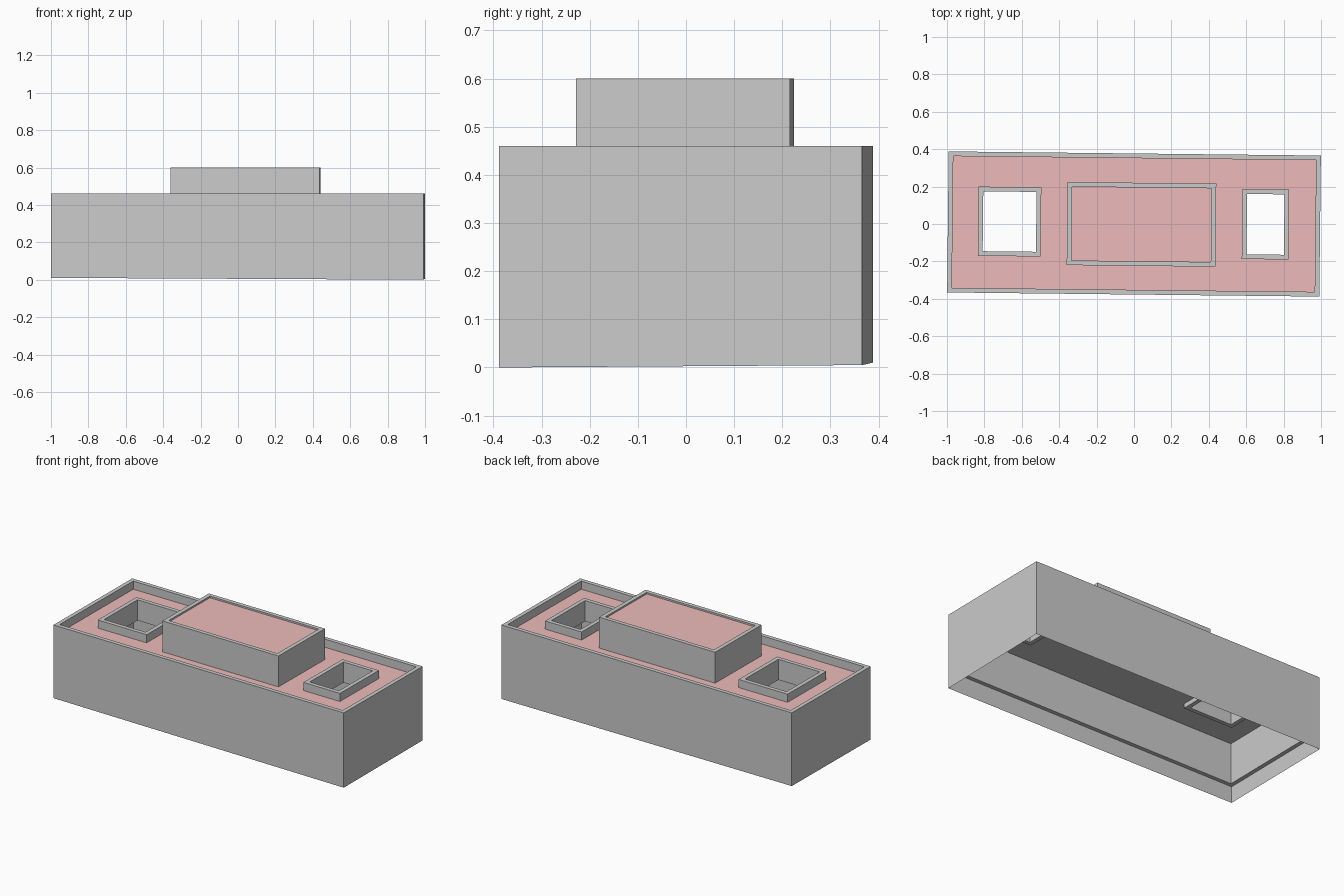
import bpy, bmesh, math

if "Cube" in bpy.data.objects:
    bpy.data.objects.remove(bpy.data.objects["Cube"])

TURN = -math.atan2(0.022, 1.99)   # whole building is turned very slightly
T = 0.025                         # wall thickness
TOP, ROOF, SLAB = 0.46, 0.41, 0.36

red = bpy.data.materials.new("roof_red")
red.diffuse_color = (0.85, 0.5, 0.49, 1)
red.use_nodes = True
red.node_tree.nodes["Principled BSDF"].inputs["Base Color"].default_value = red.diffuse_color


def finish(name, bm, center):
    mesh = bpy.data.meshes.new(name)
    bm.to_mesh(mesh)
    bm.free()
    ob = bpy.data.objects.new(name, mesh)
    ob.location = (center[0], center[1], 0)
    ob.rotation_euler.z = TURN
    bpy.context.collection.objects.link(ob)
    return ob


def ring(name, center, size, profile, closed=True, ground=None):
    """Sweep a profile of (inset, z) points around a rectangle."""
    bm = bmesh.new()
    loops = []
    for inset, z in profile:
        w, d = size[0] / 2 - inset, size[1] / 2 - inset
        loops.append([bm.verts.new((sx * w, sy * d, z))
                      for sx, sy in ((-1, -1), (1, -1), (1, 1), (-1, 1))])
    if ground:
        for v, z in zip(loops[0], ground):
            v.co.z = z
    pairs = list(zip(loops, loops[1:]))
    if closed:
        pairs.append((loops[-1], loops[0]))
    for a, b in pairs:
        for i in range(4):
            j = (i + 1) % 4
            bm.faces.new((a[i], a[j], b[j], b[i]))
    return finish(name, bm, center)


def wall_profile(z0, z1):
    return [(0, z0), (0, z1), (T, z1), (T, z0)]


def box(name, center, size, z0, z1, red_top=False):
    bm = bmesh.new()
    bmesh.ops.create_cube(bm, size=1)
    for v in bm.verts:
        v.co = (v.co.x * size[0], v.co.y * size[1], z1 if v.co.z > 0 else z0)
    bm.normal_update()
    if red_top:
        for f in bm.faces:
            f.material_index = int(f.normal.z > 0.5)
    ob = finish(name, bm, center)
    if red_top:
        ob.data.materials.append(None)
        ob.data.materials.append(red)
    return ob


def inner(size):
    return (size[0] - 2 * T, size[1] - 2 * T)


# Outer wall: thin skirt at the foot, thick parapet band above, open below
BODY = (1.99, 0.754)
ring("outer_wall", (0, 0), BODY,
     [(0, 0), (0, TOP), (T, TOP), (T, 0.11), (0.0005, 0.11)],
     closed=False, ground=(0.01, 0.0, 0.005, 0.01))

# Main roof slab with two courtyard openings
slab = box("main_roof", (0, 0), inner(BODY), SLAB, ROOF, red_top=True)
courts = [("left", (-0.665, 0.013), (0.335, 0.37)),
          ("right", (0.703, -0.002), (0.25, 0.373))]
for side, center, size in courts:
    # Courtyard rim, slightly deeper than the slab
    ring(side + "_courtyard_rim", center, size, wall_profile(0.333, TOP))
    cutter = box(side + "_cutter", center, (size[0] - T, size[1] - T), 0.2, 0.8)
    cutter.hide_render = True
    mod = slab.modifiers.new("opening", 'BOOLEAN')
    mod.operation = 'DIFFERENCE'
    mod.solver = 'EXACT'
    mod.object = cutter
    bpy.context.view_layer.objects.active = slab
    bpy.ops.object.modifier_apply(modifier=mod.name)
    bpy.data.objects.remove(cutter)

# Raised upper storey with its own low parapet
UPPER, UP_POS = (0.795, 0.444), (0.04, -0.002)
ring("upper_storey_wall", UP_POS, UPPER, wall_profile(ROOF, 0.6))
box("upper_roof", UP_POS, inner(UPPER), 0.55, 0.59, red_top=True)
